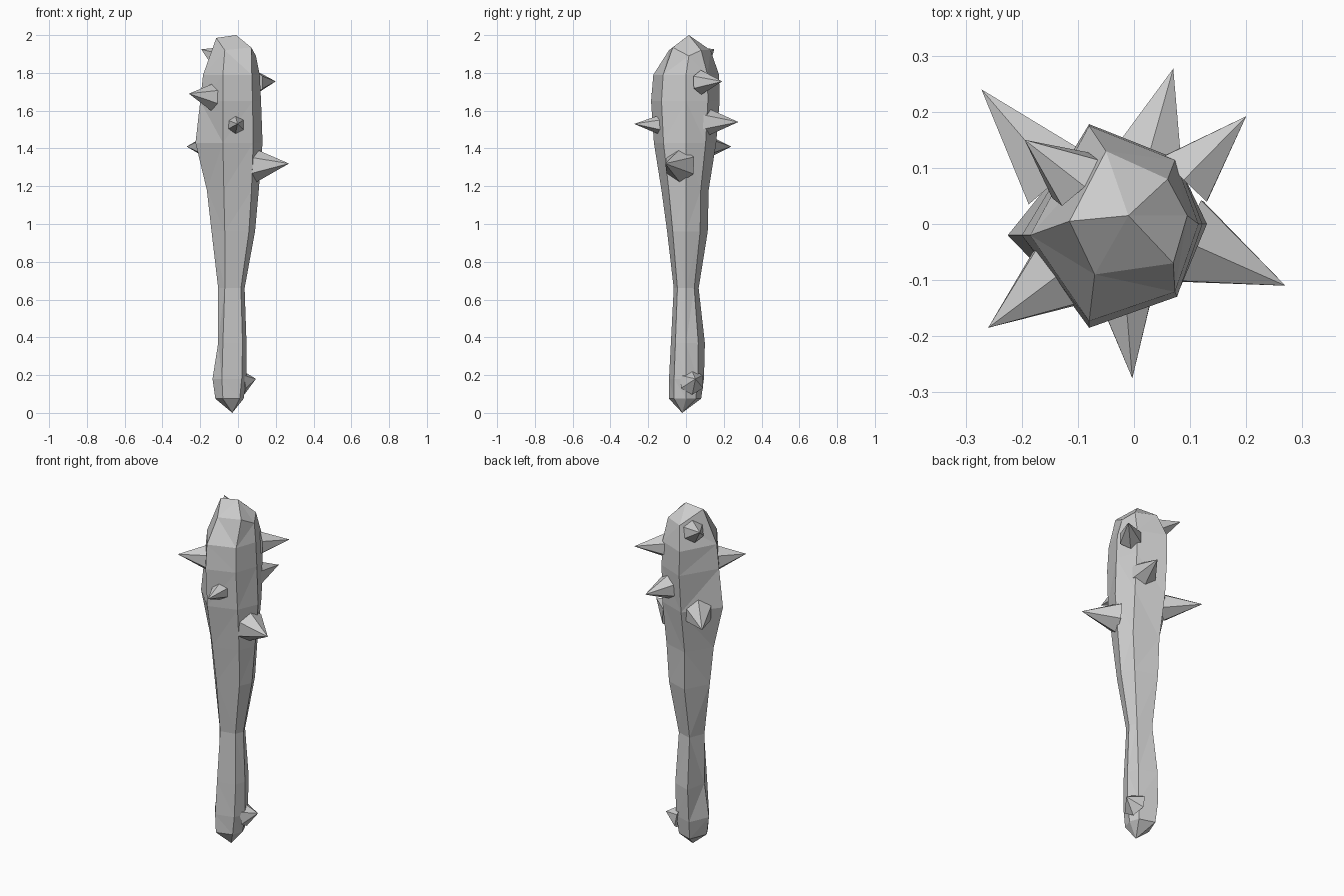
import bpy, bmesh
from mathutils import Vector

# Club body cross-sections: z, left x, front-edge x, right x, front y, back y
rings = [
    (0.075, -0.12, -0.08, 0.03, -0.09, 0.08),
    (0.18, -0.135, -0.085, 0.045, -0.09, 0.095),
    (0.37, -0.105, -0.08, 0.045, -0.08, 0.10),
    (0.66, -0.105, -0.07, 0.035, -0.065, 0.067),
    (0.96, -0.14, -0.07, 0.09, -0.10, 0.115),
    (1.18, -0.165, -0.075, 0.11, -0.13, 0.12),
    (1.43, -0.225, -0.08, 0.13, -0.17, 0.16),
    (1.65, -0.20, -0.08, 0.122, -0.185, 0.178),
    (1.79, -0.185, -0.08, 0.115, -0.173, 0.175),
]
# Crown: last ring with uneven heights
crown = [(-0.07, -0.09, 1.92), (0.07, -0.07, 1.935), (0.095, 0.015, 1.89),
         (0.06, 0.08, 1.92), (-0.05, 0.13, 1.92), (-0.115, 0.005, 1.985)]


def section(z, xl, xf, xr, yf, yb):
    xs = xl + 0.86 * (xr - xl)
    return [(xf, yf, z), (xs, yf * 0.7, z), (xr, 0, z),
            (xs, yb * 0.65, z), (xf, yb, z), (xl, -0.02, z)]


def finish(bm, name):
    bmesh.ops.recalc_face_normals(bm, faces=bm.faces)
    mesh = bpy.data.meshes.new(name)
    bm.to_mesh(mesh)
    bm.free()
    bpy.context.collection.objects.link(bpy.data.objects.new(name, mesh))


# Lofted six-sided body
bm = bmesh.new()
loops = [[bm.verts.new(p) for p in pts] for pts in [section(*r) for r in rings] + [crown]]
for a, b in zip(loops, loops[1:]):
    for i in range(6):
        j = (i + 1) % 6
        bm.faces.new((a[i], a[j], b[j], b[i]))
for loop, tip in ((loops[0], (-0.03, -0.02, 0.0)), (loops[-1], (-0.01, 0.015, 2.0))):
    t = bm.verts.new(tip)
    for i in range(6):
        bm.faces.new((loop[i], loop[(i + 1) % 6], t))
bmesh.ops.triangulate(bm, faces=bm.faces)
finish(bm, "club_body")


# Spikes: base centre, tip, base radius
def spike(name, base, tip, radius):
    base, tip = Vector(base), Vector(tip)
    d = tip - base
    bm = bmesh.new()
    bmesh.ops.create_cone(bm, cap_ends=True, segments=6, radius1=radius, radius2=0, depth=d.length)
    bmesh.ops.remove_doubles(bm, verts=bm.verts, dist=1e-5)
    rot = d.to_track_quat('Z', 'Y')
    for v in bm.verts:
        v.co = rot @ v.co + (base + tip) / 2
    finish(bm, name)


spike("spike_right", (0.09, -0.03, 1.31), (0.27, -0.11, 1.32), 0.09)
spike("spike_front", (-0.015, -0.13, 1.525), (-0.003, -0.275, 1.53), 0.055)
spike("spike_front_left", (-0.12, -0.08, 1.67), (-0.26, -0.185, 1.69), 0.082)
spike("spike_back_right", (0.09, 0.08, 1.75), (0.20, 0.192, 1.755), 0.065)
spike("spike_crown_left", (-0.105, 0.08, 1.88), (-0.195, 0.15, 1.925), 0.06)
spike("spike_back_left", (-0.135, 0.08, 1.41), (-0.272, 0.24, 1.41), 0.08)
spike("spike_back", (0.02, 0.10, 1.54), (0.07, 0.277, 1.54), 0.08)
spike("handle_knob", (0.02, 0.03, 0.165), (0.095, 0.05, 0.18), 0.07)
